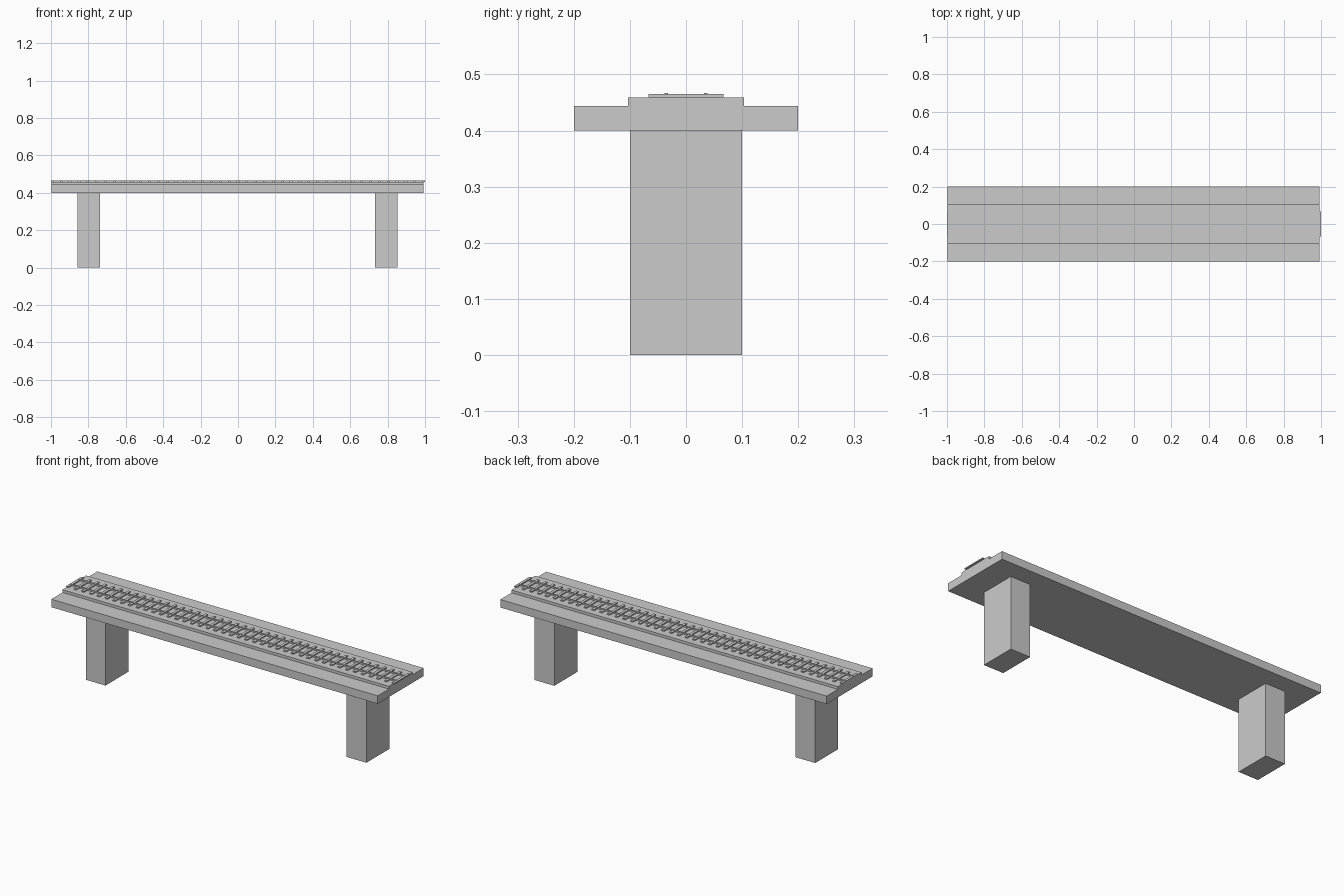
import bpy, bmesh
from mathutils import Matrix, Vector

if "Cube" in bpy.data.objects:
    bpy.data.objects.remove(bpy.data.objects["Cube"])


def boxes(name, ranges):
    """One object made of axis-aligned boxes given as (x0, x1, y0, y1, z0, z1)."""
    bm = bmesh.new()
    for x0, x1, y0, y1, z0, z1 in ranges:
        m = (Matrix.Translation(Vector((x0 + x1, y0 + y1, z0 + z1)) / 2)
             @ Matrix.Diagonal((x1 - x0, y1 - y0, z1 - z0, 1)))
        bmesh.ops.create_cube(bm, size=1, matrix=m)
    me = bpy.data.meshes.new(name)
    bm.to_mesh(me)
    bm.free()
    ob = bpy.data.objects.new(name, me)
    bpy.context.collection.objects.link(ob)
    return ob


X0, X1 = -0.997, 0.991   # deck ends

# Bridge deck, ballast bed and support piers
boxes("deck", [(X0, X1, -0.2, 0.2, 0.4, 0.444)])
boxes("ballast_bed", [(X0, X1, -0.103, 0.103, 0.444, 0.459)])
boxes("left_pier", [(-0.857, -0.737, -0.1, 0.1, 0, 0.4)])
boxes("right_pier", [(0.732, 0.852, -0.1, 0.1, 0, 0.4)])

# Row of sleepers
COUNT, W = 43, 0.015
step = (2 - W) / (COUNT - 1)
boxes("sleepers", [(-1 + i * step, -1 + i * step + W, -0.067, 0.067, 0.459, 0.465)
                   for i in range(COUNT)])

# Pair of rails
for side, y in (("front", -0.035), ("back", 0.035)):
    boxes(side + "_rail", [(X0, X1, y - 0.003, y + 0.003, 0.459, 0.467)])
